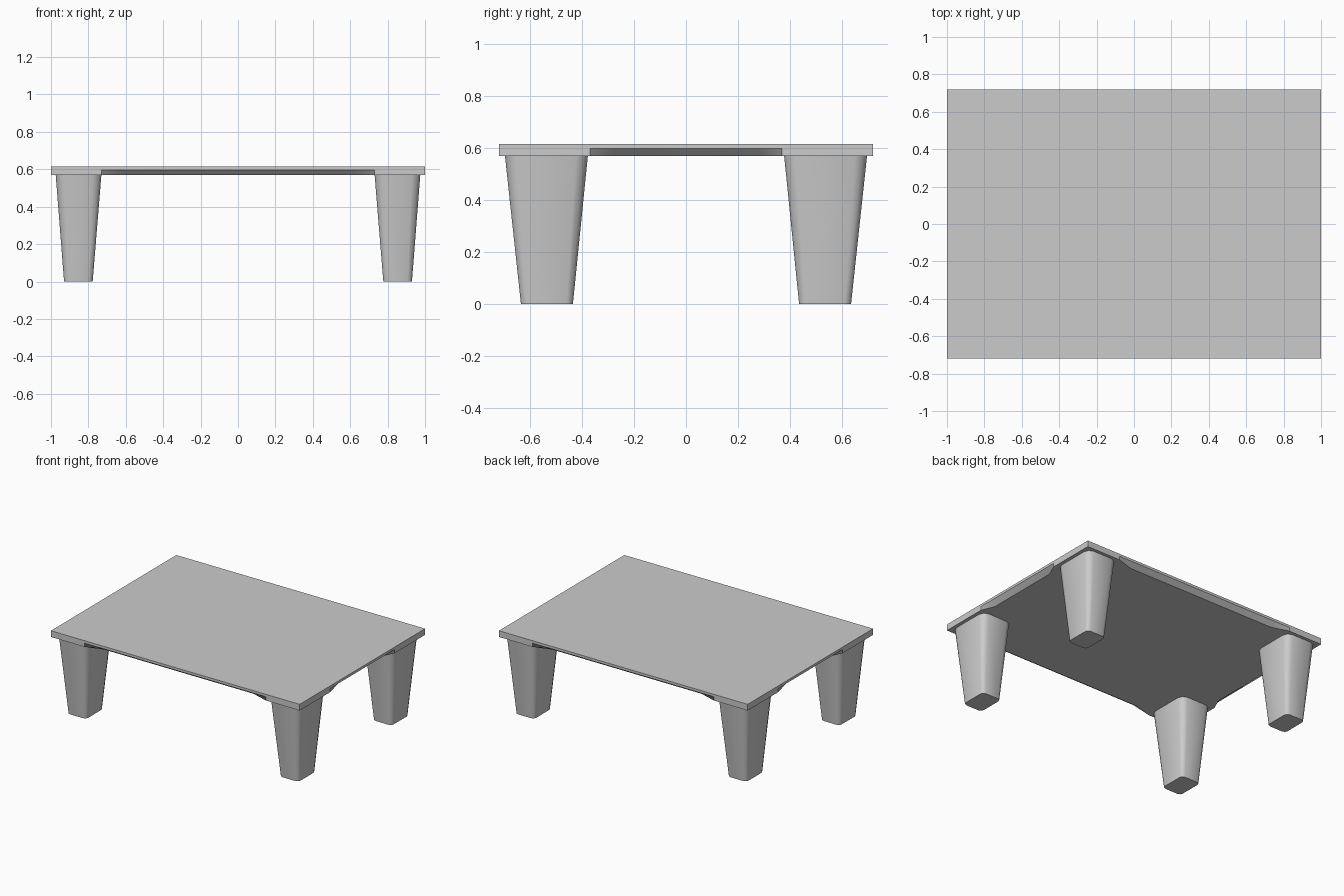
import bpy
import bmesh

if "Cube" in bpy.data.objects:
    bpy.data.objects.remove(bpy.data.objects["Cube"])


def make_object(name, rings):
    """Skin a stack of equal-length closed rings and cap both ends."""
    bm = bmesh.new()
    loops = [[bm.verts.new(p) for p in ring] for ring in rings]
    n = len(loops[0])
    for a, b in zip(loops, loops[1:]):
        for i in range(n):
            j = (i + 1) % n
            bm.faces.new((a[i], a[j], b[j], b[i]))
    bm.faces.new(loops[0][::-1])
    bm.faces.new(loops[-1])
    bmesh.ops.recalc_face_normals(bm, faces=bm.faces)
    mesh = bpy.data.meshes.new(name)
    bm.to_mesh(mesh)
    bm.free()
    obj = bpy.data.objects.new(name, mesh)
    bpy.context.collection.objects.link(obj)
    return obj


def smooth(obj, angle):
    bpy.ops.object.select_all(action='DESELECT')
    obj.select_set(True)
    bpy.context.view_layer.objects.active = obj
    bpy.ops.object.shade_smooth_by_angle(angle=angle)


def outline(quadrant, z):
    """Mirror one quadrant (listed from the right side to the back) around."""
    pts = list(quadrant)
    pts += [(-x, y) for x, y in reversed(quadrant)]
    pts += [(-x, -y) for x, y in quadrant]
    pts += [(x, -y) for x, y in reversed(quadrant)]
    return [(x, y, z) for x, y in pts]


# Table top: full thickness at the corners, undercut edge between the legs
HX, HY = 1.0, 0.72
rim = [(HX, 0.28), (HX, 0.37), (HX, HY), (0.73, HY), (0.60, HY)]
under = [(0.96, 0.28), (HX, 0.37), (HX, HY), (0.73, HY), (0.60, 0.68)]
top = make_object("table_top", [outline(under, 0.57),
                                outline(rim, 0.597),
                                outline(rim, 0.615)])
smooth(top, 0.5)


def leg_ring(x0, x1, y0, y1, z, r):
    """Rectangle with softened corners."""
    k = r * 0.3
    return [(x0 + r, y0, z), (x1 - r, y0, z), (x1 - k, y0 + k, z),
            (x1, y0 + r, z), (x1, y1 - r, z), (x1 - k, y1 - k, z),
            (x1 - r, y1, z), (x0 + r, y1, z), (x0 + k, y1 - k, z),
            (x0, y1 - r, z), (x0, y0 + r, z), (x0 + k, y0 + k, z)]


# Tapered legs, one per corner
for sx, side in ((-1, "left"), (1, "right")):
    for sy, end in ((-1, "front"), (1, "back")):
        rings = [leg_ring(0.777, 0.93, 0.435, 0.635, 0.0, 0.025),
                 leg_ring(0.73, 0.975, 0.377, 0.697, 0.575, 0.045)]
        rings = [[(sx * x, sy * y, z) for x, y, z in r] for r in rings]
        leg = make_object(f"{end}_{side}_leg", rings)
        smooth(leg, 0.9)
